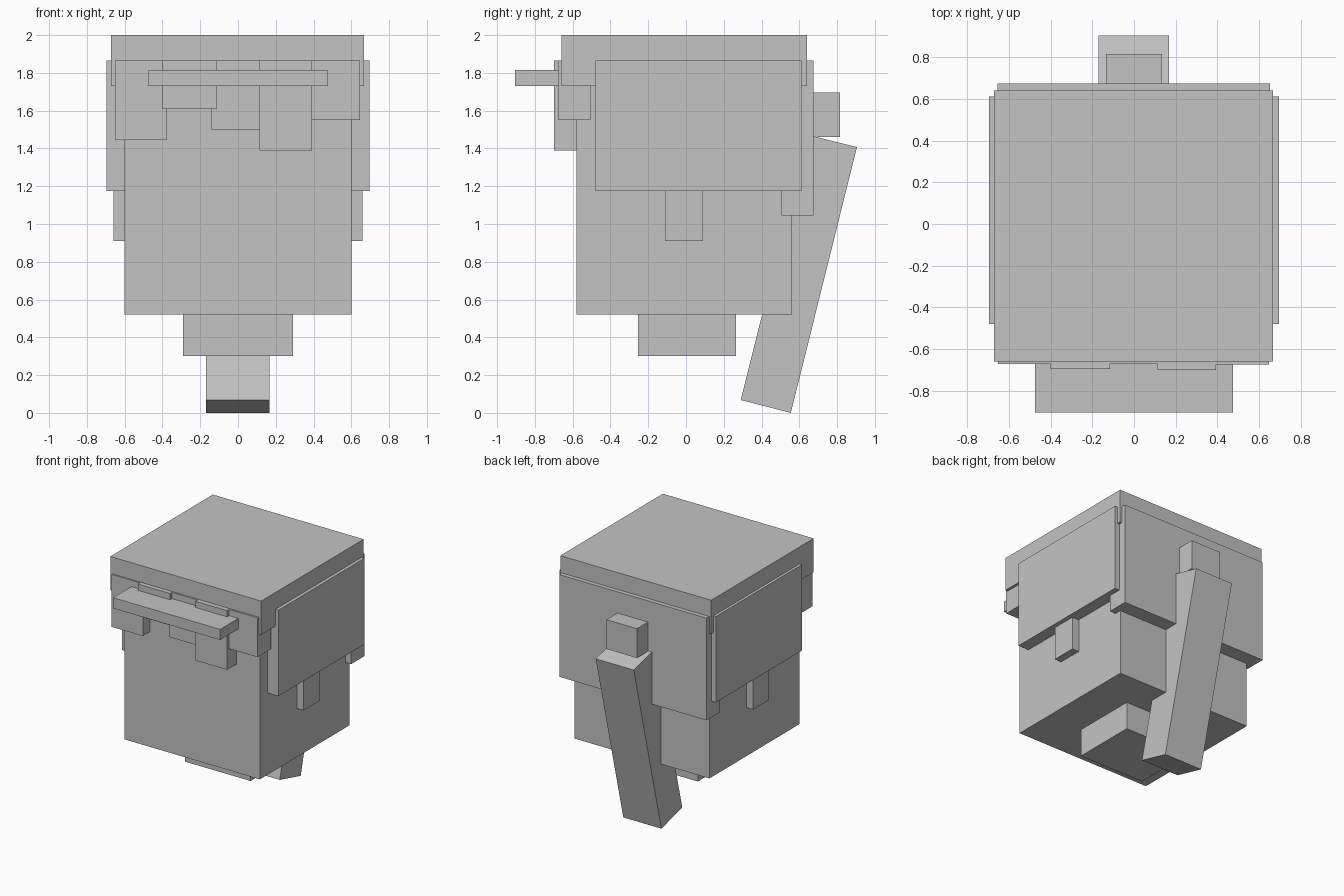
import bpy, bmesh

if "Cube" in bpy.data.objects:
    bpy.data.objects.remove(bpy.data.objects["Cube"])

gray = bpy.data.materials.new("plain gray")
gray.diffuse_color = (0.55, 0.55, 0.55, 1)
gray.use_nodes = True
gray.node_tree.nodes["Principled BSDF"].inputs["Base Color"].default_value = gray.diffuse_color


def prism(name, profile, x0, x1):
    """Extrude a closed (y, z) profile along x."""
    bm = bmesh.new()
    face = bm.faces.new([bm.verts.new((x0, y, z)) for y, z in profile])
    ext = bmesh.ops.extrude_face_region(bm, geom=[face])
    verts = [g for g in ext["geom"] if isinstance(g, bmesh.types.BMVert)]
    bmesh.ops.translate(bm, verts=verts, vec=(x1 - x0, 0, 0))
    bmesh.ops.recalc_face_normals(bm, faces=bm.faces[:])
    mesh = bpy.data.meshes.new(name)
    bm.to_mesh(mesh)
    bm.free()
    mesh.materials.append(gray)
    obj = bpy.data.objects.new(name, mesh)
    bpy.context.collection.objects.link(obj)
    return obj


def box(name, x, y, z):
    return prism(name, [(y[0], z[0]), (y[1], z[0]), (y[1], z[1]), (y[0], z[1])], *x)


# Head and neck
box("head", (-0.6, 0.6), (-0.58, 0.56), (0.52, 1.75))
box("neck", (-0.29, 0.29), (-0.255, 0.265), (0.30, 0.52))

# Hair: top slab, back panel, side panels with sideburns
box("hair_top", (-0.672, 0.668), (-0.66, 0.64), (1.73, 2.0))
box("hair_back", (-0.655, 0.652), (0.505, 0.675), (1.045, 1.865))
for side, s in (("left", -1), ("right", 1)):
    box("hair_side_" + side, sorted((s * 0.52, s * 0.695)), (-0.48, 0.612), (1.175, 1.865))
    box("sideburn_" + side, sorted((s * 0.52, s * 0.66)), (-0.11, 0.09), (0.91, 1.25))

# Fringe blocks of uneven length: x start, x end, front y, bottom z
fringe = [
    (-0.652, -0.375, -0.672, 1.445),
    (-0.40, -0.115, -0.697, 1.61),
    (-0.14, 0.14, -0.672, 1.50),
    (0.113, 0.393, -0.70, 1.39),
    (0.37, 0.647, -0.675, 1.55),
]
for i, (x0, x1, y, z) in enumerate(fringe):
    box(f"fringe_{i + 1}", (x0, x1), (y, y + 0.17), (z, 1.865))

# Flat visor bar in front of the fringe
box("visor", (-0.475, 0.475), (-0.905, -0.62), (1.73, 1.815))

# Ponytail knot and slanted tail
box("ponytail_knot", (-0.135, 0.135), (0.56, 0.815), (1.46, 1.695))
prism("ponytail", [(0.555, 0.0), (0.29, 0.068), (0.64, 1.473), (0.905, 1.407)], -0.17, 0.168)
